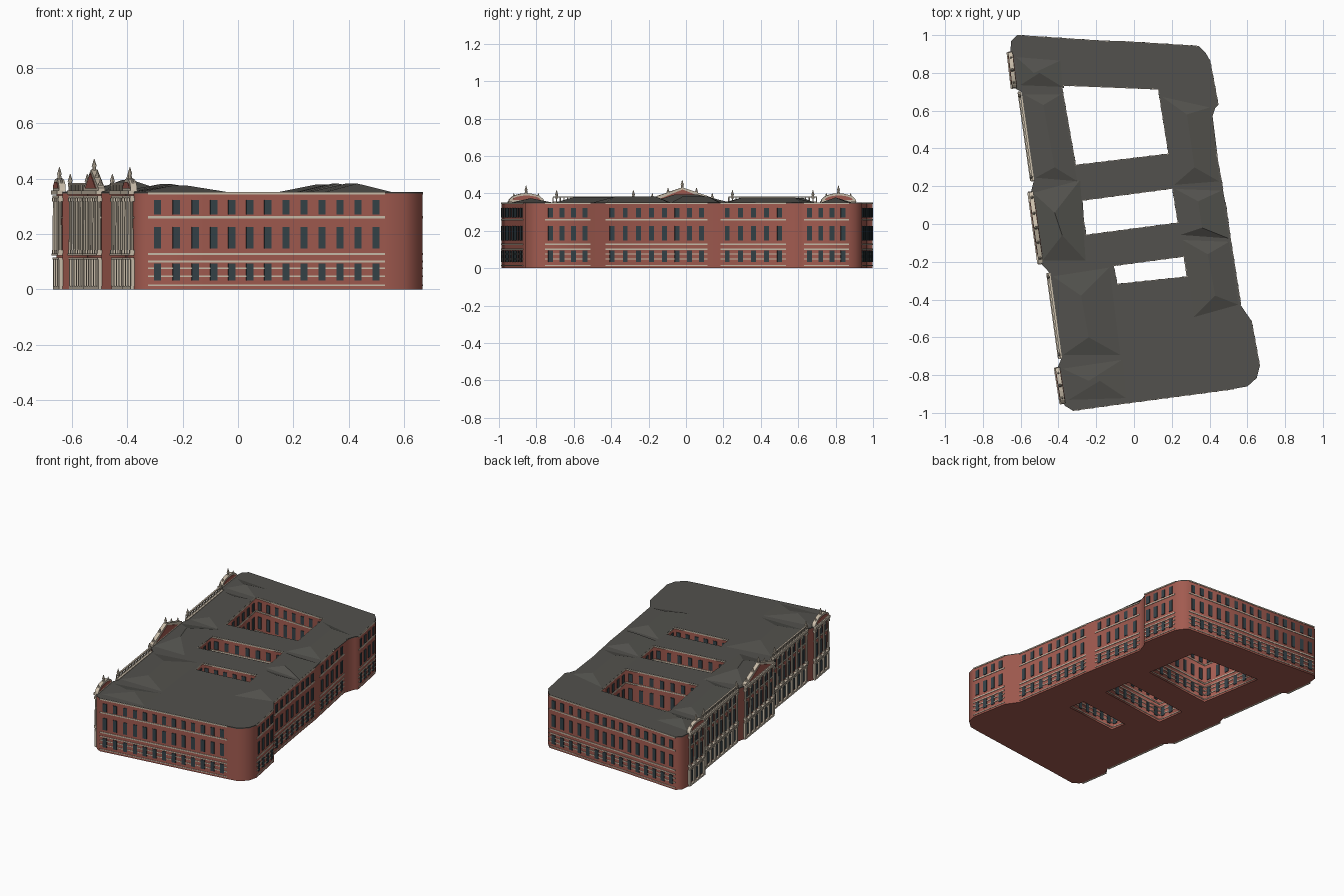
import bpy, bmesh, math
from mathutils import Matrix, Vector

if "Cube" in bpy.data.objects:
    bpy.data.objects.remove(bpy.data.objects["Cube"])

H = 0.35


def mat(name, c):
    m = bpy.data.materials.new(name)
    m.diffuse_color = (*c, 1)
    m.use_nodes = True
    m.node_tree.nodes["Principled BSDF"].inputs["Base Color"].default_value = m.diffuse_color
    return m


BRICK = mat("brick", (0.36, 0.105, 0.08))
ROOF = mat("slate", (0.085, 0.083, 0.074))
STONE = mat("stone", (0.60, 0.52, 0.41))
GLASS = mat("glass", (0.035, 0.055, 0.065))

# Footprint, clockwise from the north-west corner, and the three courtyards
outline = [(-.62, .998), (-.17, .968), (-.05, .965), (.345, .94), (.38, .905), (.40, .87),
           (.445, .63), (.43, .615), (.405, .535), (.47, .185), (.483, .115), (.51, -.08),
           (.565, -.43), (.62, -.51), (.665, -.755), (.65, -.815), (.60, -.86), (.53, -.872),
           (-.12, -.958), (-.325, -.987), (-.362, -.965), (-.375, -.95), (-.405, -.76),
           (-.383, -.71), (-.445, -.26), (-.492, -.21), (-.545, .17), (-.53, .23),
           (-.597, .70), (-.633, .72), (-.655, .91), (-.65, .97)]
courts = [[(-.385, .735), (-.31, .31), (.185, .37), (.13, .715)],
          [(-.285, .125), (-.255, -.06), (.235, .005), (.205, .19)],
          [(-.11, -.22), (-.09, -.32), (.285, -.28), (.265, -.17)]]


def slab(name, z0, z1, material):
    """Footprint with courtyard holes as a filled, extruded 2D curve."""
    cu = bpy.data.curves.new(name, 'CURVE')
    cu.dimensions = '2D'
    cu.fill_mode = 'BOTH'
    cu.extrude = (z1 - z0) / 2
    for loop in [outline] + courts:
        s = cu.splines.new('POLY')
        s.points.add(len(loop) - 1)
        for p, (x, y) in zip(s.points, loop):
            p.co = (x, y, 0, 1)
        s.use_cyclic_u = True
    ob = bpy.data.objects.new(name, cu)
    ob.location.z = (z0 + z1) / 2
    bpy.context.collection.objects.link(ob)
    cu.materials.append(material)
    bpy.ops.object.select_all(action='DESELECT')
    ob.select_set(True)
    bpy.context.view_layer.objects.active = ob
    bpy.ops.object.convert(target='MESH')


slab("brick_walls", 0, H - .004, BRICK)
slab("roof_deck", H - .004, H + .002, ROOF)

parts = {k: bmesh.new() for k in ("windows", "stone_trim", "columns", "brick_gables", "low_roofs")}


class Wall:
    """Local frame: t along the wall, d outward, z up."""

    def __init__(self, p, q):
        self.p = Vector((*p, 0))
        v = Vector((*q, 0)) - self.p
        self.L = v.length
        self.u = v.normalized()
        self.n = Vector((-self.u.y, self.u.x, 0))

    def at(self, t, d, z):
        return self.p + self.u * t + self.n * d + Vector((0, 0, z))

    def prism(self, part, pts, d0, d1):
        bm = parts[part]
        a = [bm.verts.new(self.at(t, d0, z)) for t, z in pts]
        b = [bm.verts.new(self.at(t, d1, z)) for t, z in pts]
        bm.faces.new(a)
        bm.faces.new(b)
        for i in range(len(pts)):
            j = (i + 1) % len(pts)
            bm.faces.new((a[i], a[j], b[j], b[i]))

    def box(self, part, t0, t1, z0, z1, d1, d0=-.002):
        self.prism(part, [(t0, z0), (t1, z0), (t1, z1), (t0, z1)], d0, d1)

    def cone(self, part, t, d, z0, z1, r0, r1):
        m = Matrix.Translation(self.at(t, d, (z0 + z1) / 2))
        bmesh.ops.create_cone(parts[part], cap_ends=True, segments=8, radius1=r0,
                              radius2=r1, depth=z1 - z0, matrix=m)

    def finial(self, t, d, z, s=1):
        self.cone("stone_trim", t, d, z, z + .018 * s, .008 * s, .006 * s)
        self.cone("stone_trim", t, d, z + .018 * s, z + .045 * s, .009 * s, .001)


def arch(t, w, z0, z1, n=6):
    top = [(t + w * math.cos(math.pi * i / n), z1 - w + w * math.sin(math.pi * i / n))
           for i in range(n + 1)]
    return [(t - w, z0), (t + w, z0)] + top


def plain(w):
    """Brick wall with three rows of windows and stone string courses."""
    for z, h in ((.012, .005), (.045, .006), (.073, .006), (.098, .006), (.124, .008),
                 (.256, .008), (.343, .008)):
        w.box("stone_trim", 0, w.L, z, z + h, .003)
    n = max(1, round(w.L / .067))
    for i in range(n):
        t = (i + .5) * w.L / n
        for z0, z1 in ((.033, .093), (.148, .226), (.27, .322)):
            w.box("windows", t - .013, t + .013, z0, z1, .004)


def ornate(w):
    """Show front: columns between bays, arched openings, deep cornices."""
    for z, h, d in ((0, .012, .012), (.108, .008, .014), (.122, .008, .018),
                    (.255, .008, .004), (.33, .008, .014), (.342, .014, .02)):
        w.box("stone_trim", 0, w.L, z, z + h, d)
    n = max(3, round(w.L / .063))
    for i in range(n + 1):
        t = .006 + i * (w.L - .012) / n
        w.box("columns", t - .008, t + .008, .012, .108, .012)
        w.box("columns", t - .009, t + .009, .13, .142, .016)
        w.cone("columns", t, .008, .142, .32, .0065, .0055)
        w.box("columns", t - .009, t + .009, .318, .33, .016)
    for i in range(n):
        t = .006 + (i + .5) * (w.L - .012) / n
        for z0, z1 in ((.025, .097), (.145, .235), (.27, .322)):
            w.prism("stone_trim", arch(t, .017, z0 - .005, z1 + .005), -.002, .004)
            w.prism("windows", arch(t, .012, z0, z1), -.002, .006)


def balustrade(w):
    w.box("stone_trim", 0, w.L, .377, .384, .016, .006)
    n = round(w.L / .02)
    for i in range(n + 1):
        w.cone("stone_trim", i * w.L / n, .011, .354, .378, .003, .003)
    for t in (.02, w.L - .02):
        w.finial(t, .011, .372)


def gable(w, pts, inner, top):
    """Raised gable with stone rim, brick field and finials."""
    w.prism("stone_trim", pts, -.012, .012)
    w.prism("brick_gables", inner, -.014, .015)
    w.finial(w.L / 2, 0, top)
    for t in (.03, w.L - .03):
        w.finial(t, 0, .356)


def low_arc(L, r, base, h, n=10):
    return [(L / 2 - r * math.cos(math.pi * i / n), base + h * math.sin(math.pi * i / n))
            for i in range(n + 1)]


# Dress every wall
for k, loop in enumerate([outline] + courts):
    for p, q in zip(loop, loop[1:] + loop[:1]):
        w = Wall(p, q)
        front = k == 0 and max(p[0], q[0]) < -.37
        if w.L < .1 and not (k == 0 and -.06 < p[1] < .2 and p[0] > .4):
            continue
        if not front:
            if not (k == 0 and p == (.47, .185)):
                plain(w)
            continue
        ornate(w)
        L = w.L
        if L < .25:      # end pavilions: segmental gable
            gable(w, low_arc(L, L / 2, .354, .046), low_arc(L, L / 2 - .02, .364, .024), .396)
        elif L < .4:     # centre pavilion: stepped triangular gable
            gable(w, [(0, .354), (L, .354), (L, .366), (L / 2, .432), (0, .366)],
                  [(.05, .364), (L - .05, .364), (L / 2, .420)], .426)
            for t in (L * .3, L * .7):
                w.finial(t, 0, .385)
        else:
            balustrade(w)


def hip(corners, a, b, z):
    """Low hipped roof; corners run around, ridge a-b lies between edges 0-1 and 2-3."""
    bm = parts["low_roofs"]
    v = [bm.verts.new((x, y, H)) for x, y in corners]
    r = [bm.verts.new((*p, z)) for p in (a, b)]
    for f in ((v[0], v[1], r[0]), (v[1], v[2], r[1], r[0]), (v[2], v[3], r[1]),
              (v[3], v[0], r[0], r[1])):
        bm.faces.new(f)


# Low roofs over the west, east and south ranges
hip([(-.63, .89), (-.38, .87), (-.37, .72), (-.61, .73)], (-.53, .80), (-.50, .80), .378)
hip([(-.59, .69), (-.38, .69), (-.29, .22), (-.53, .24)], (-.48, .63), (-.42, .30), .374)
hip([(-.54, .17), (-.28, .24), (-.25, -.2), (-.49, -.2)], (-.42, .06), (-.38, -.06), .394)
hip([(-.44, -.27), (-.12, -.22), (-.06, -.70), (-.385, -.70)], (-.28, -.38), (-.24, -.60), .380)
hip([(-.39, -.76), (-.05, -.71), (-.03, -.93), (-.36, -.94)], (-.24, -.83), (-.18, -.83), .374)
hip([(.14, .68), (.41, .62), (.46, .22), (.205, .20)], (.28, .58), (.32, .30), .378)
hip([(.21, .19), (.47, .18), (.51, -.08), (.24, -.06)], (.34, .12), (.36, -.02), .382)
hip([(.25, -.08), (.51, -.09), (.56, -.43), (.31, -.50)], (.39, -.16), (.43, -.38), .382)

mats = {"windows": GLASS, "stone_trim": STONE, "columns": STONE, "brick_gables": BRICK,
        "low_roofs": ROOF}
for name, bm in parts.items():
    bmesh.ops.recalc_face_normals(bm, faces=bm.faces)
    me = bpy.data.meshes.new(name)
    bm.to_mesh(me)
    bm.free()
    me.materials.append(mats[name])
    bpy.context.collection.objects.link(bpy.data.objects.new(name, me))
